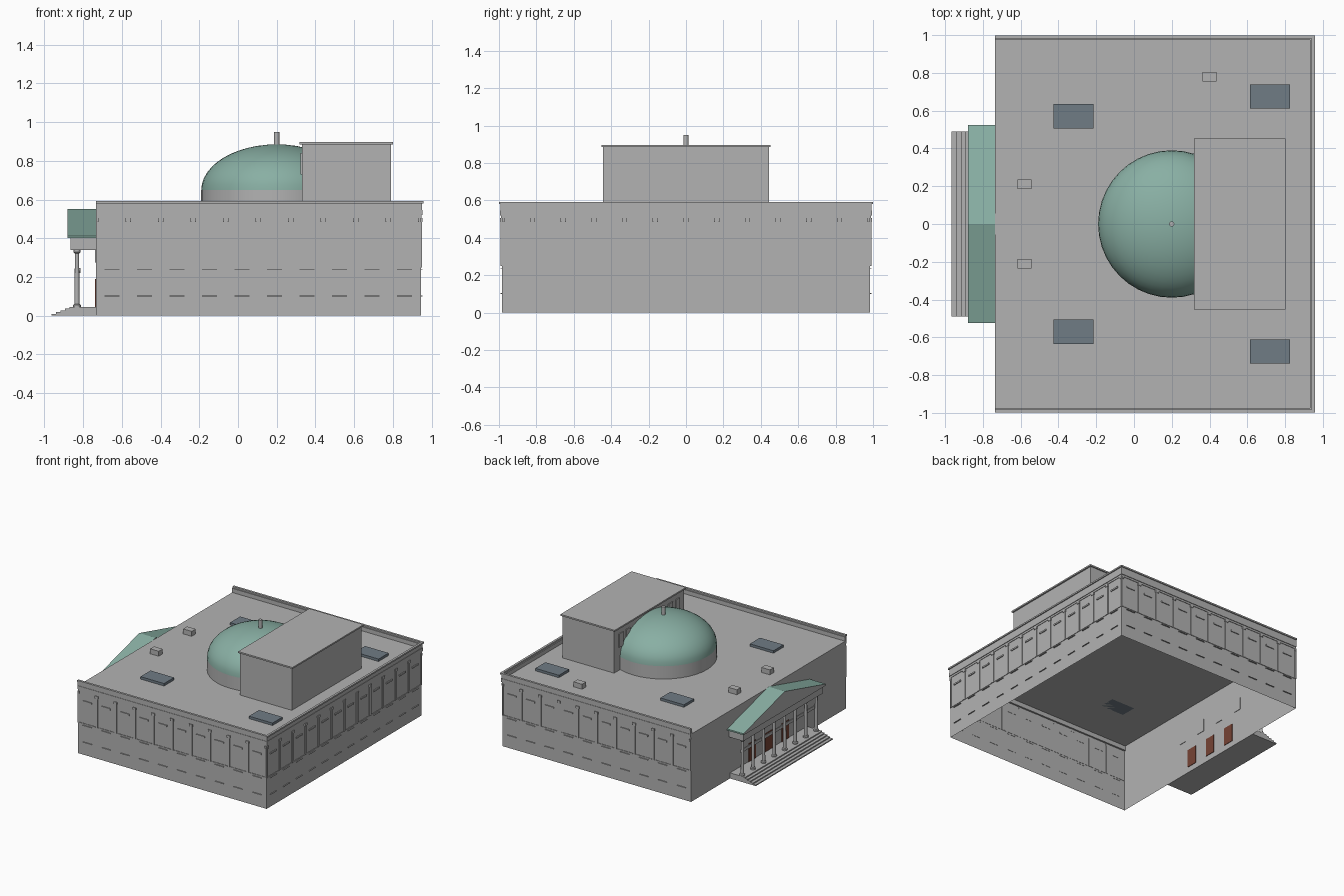
import bpy, bmesh, math
from mathutils import Matrix, Vector

if "Cube" in bpy.data.objects:
    bpy.data.objects.remove(bpy.data.objects["Cube"])


def material(name, rgb):
    m = bpy.data.materials.new(name)
    m.use_nodes = True
    m.diffuse_color = (*rgb, 1)
    m.node_tree.nodes["Principled BSDF"].inputs["Base Color"].default_value = (*rgb, 1)
    return m


STONE = material("grey stone", (0.45, 0.45, 0.45))
COPPER = material("green copper", (0.25, 0.43, 0.37))
GLASS = material("slate blue glass", (0.16, 0.2, 0.235))
DOOR = material("brown door", (0.18, 0.055, 0.035))


def finish(name, bm, *mats):
    mesh = bpy.data.meshes.new(name)
    bm.to_mesh(mesh)
    bm.free()
    for m in mats:
        mesh.materials.append(m)
    ob = bpy.data.objects.new(name, mesh)
    bpy.context.collection.objects.link(ob)
    return ob


def add_box(bm, x0, x1, y0, y1, z0, z1):
    mat = Matrix.Translation(((x0 + x1) / 2, (y0 + y1) / 2, (z0 + z1) / 2))
    mat = mat @ Matrix.Diagonal((x1 - x0, y1 - y0, z1 - z0, 1))
    return bmesh.ops.create_cube(bm, size=1, matrix=mat)["verts"]


def boxes(name, mat, specs):
    bm = bmesh.new()
    for s in specs:
        add_box(bm, *s)
    return finish(name, bm, mat)


def lathe(name, mat, profile, steps, spots, smooth=True):
    """Spin a (radius, height) profile and repeat it at each spot."""
    bm = bmesh.new()
    for x, y in spots:
        axis = Vector((x, y, 0))
        vs = [bm.verts.new(axis + Vector((r, 0, z))) for r, z in profile]
        es = [bm.edges.new(pair) for pair in zip(vs, vs[1:])]
        bmesh.ops.spin(bm, geom=vs + es, cent=axis, axis=(0, 0, 1),
                       angle=math.tau, steps=steps)
    bmesh.ops.remove_doubles(bm, verts=bm.verts, dist=0.0001)
    bmesh.ops.recalc_face_normals(bm, faces=bm.faces)
    ob = finish(name, bm, mat)
    if smooth:
        bpy.ops.object.select_all(action="DESELECT")
        bpy.context.view_layer.objects.active = ob
        ob.select_set(True)
        bpy.ops.object.shade_smooth_by_angle(angle=math.radians(35))
    return ob


LEFT, RIGHT, SIDE, ROOF = -0.735, 0.945, 0.985, 0.545

# Main hall: an open-bottomed shell
bm = bmesh.new()
add_box(bm, LEFT, RIGHT, -SIDE, SIDE, 0, ROOF)
bmesh.ops.delete(bm, geom=[f for f in bm.faces if f.normal.z < -0.5], context="FACES")
finish("main_hall", bm, STONE)

# Cornice and parapet around three sides
trim = []
for z0, z1, out in ((0.505, 0.52, 0.004), (0.52, 0.547, 0.009), (0.547, 0.58, 0.006), (0.58, 0.592, 0.014)):
    thick = 0.018
    trim.append((RIGHT + out - thick, RIGHT + out, -SIDE - out, SIDE + out, z0, z1))
    for s in (-1, 1):
        y0, y1 = sorted((s * (SIDE + out), s * (SIDE + out - thick)))
        trim.append((LEFT, RIGHT + out, y0, y1, z0, z1))
boxes("cornice", STONE, trim)


# Pilasters, window lintels and sills, laid out along one wall then rotated in place
def facade(name, start, end, bays, place):
    bm = bmesh.new()
    step = (end - start) / bays
    for i in range(bays + 1):
        c = start + step * i
        for half, deep, z0, z1 in ((0.010, 0.006, 0.25, 0.485), (0.014, 0.009, 0.485, 0.505)):
            add_box(bm, max(start, c - half), min(end, c + half), -deep, 0.002, z0, z1)
    for i in range(bays):
        c = start + step * (i + 0.5)
        w = step * 0.23
        add_box(bm, c - w, c + w, -0.007, 0.002, 0.425, 0.437)
        for z in (0.1, 0.235):
            add_box(bm, c - w, c + w, -0.008, 0.002, z, z + 0.004)
        # raised panel edge below each bay
        add_box(bm, c - step * 0.42, c + step * 0.42, -0.004, 0.002, 0.25, 0.254)
    bm.transform(place)
    finish(name, bm, STONE)


facade("front_facade", LEFT, RIGHT, 10, Matrix.Translation((0, -SIDE, 0)))
facade("back_facade", -RIGHT, -LEFT, 10,
       Matrix.Translation((0, SIDE, 0)) @ Matrix.Rotation(math.pi, 4, "Z"))
facade("left_facade", -SIDE, SIDE, 12,
       Matrix.Translation((RIGHT, 0, 0)) @ Matrix.Rotation(math.pi / 2, 4, "Z"))

# Dome on its drum, with a finial
DOME = [(0.2, 0)]
lathe("dome_drum", STONE, [(0.39, ROOF), (0.39, 0.648)], 40, DOME)
arc = [math.pi / 2 * i / 12 for i in range(13)]
lathe("dome", COPPER, [(0.39 * math.cos(a), 0.648 + 0.237 * math.sin(a)) for a in arc], 40, DOME)
lathe("dome_finial", STONE, [(0.014, 0.87), (0.014, 0.95), (0, 0.95)], 12, DOME)

# Rooftop block with a flat cap and narrow wall plates beside the dome
boxes("roof_block", STONE, [(0.33, 0.79, -0.443, 0.443, ROOF, 0.885)])
boxes("roof_block_cap", STONE, [(0.318, 0.802, -0.453, 0.453, 0.885, 0.897)])
boxes("roof_block_plates", STONE,
      [(0.323, 0.332, y - 0.025, y + 0.025, 0.73, 0.84) for y in (-0.36, -0.27, 0.27, 0.36)])

# Skylights and vents
boxes("skylights", GLASS,
      [(x - 0.105, x + 0.105, s * y - 0.064, s * y + 0.064, ROOF, 0.565)
       for x, y in ((-0.32, 0.57), (0.72, 0.675)) for s in (-1, 1)])
boxes("roof_vents", STONE,
      [(x - 0.038, x + 0.038, y - 0.025, y + 0.025, ROOF, 0.585)
       for x, y in ((-0.58, 0.21), (-0.58, -0.21), (0.4, 0.78))])

# Portico deck and steps
stairs = [(-0.87, LEFT, -0.49, 0.49, 0, 0.045)]
for i in range(4):
    stairs.append((-0.965 + 0.024 * i, -0.87, -0.49, 0.49, 0.009 * i, 0.009 * (i + 1)))
boxes("portico_steps", STONE, stairs)

# Columns, rail and entablature
spots = [(-0.832, -0.47 + 0.94 * i / 7) for i in range(8)]
lathe("portico_columns", STONE,
      [(0.02, 0.045), (0.02, 0.055), (0.013, 0.06), (0.011, 0.32), (0.019, 0.328), (0.019, 0.342)],
      14, spots)
boxes("portico_rail", STONE, [(-0.822, -0.814, -0.47, 0.47, 0.22, 0.245)])
boxes("portico_entablature", STONE, [(-0.865, LEFT, -0.505, 0.505, 0.34, 0.4)])

# Gabled portico roof: copper slopes, stone pediment
bm = bmesh.new()
gable = [(-0.525, 0.4), (0.525, 0.4), (0.525, 0.412), (0, 0.552), (-0.525, 0.412)]
face = bm.faces.new([bm.verts.new((-0.88, y, z)) for y, z in gable])
ext = bmesh.ops.extrude_face_region(bm, geom=[face])["geom"]
bmesh.ops.translate(bm, vec=(LEFT + 0.88, 0, 0), verts=[v for v in ext if isinstance(v, bmesh.types.BMVert)])
bmesh.ops.recalc_face_normals(bm, faces=bm.faces)
for f in bm.faces:
    f.normal_update()
    f.material_index = 1 if abs(f.normal.x) < 0.5 and f.normal.z > -0.5 else 0
finish("portico_roof", bm, STONE, COPPER)

# Entrance doors and the windows above them, set through the wall
boxes("doors", DOOR,
      [(LEFT - 0.005, LEFT + 0.004, y - 0.045, y + 0.045, 0.045, 0.19) for y in (-0.21, 0, 0.21)])
boxes("entrance_windows", STONE,
      [(LEFT - 0.005, LEFT + 0.004, y - 0.034, y + 0.034, 0.275, 0.375)
       for y in (-0.315, -0.105, 0.105, 0.315)])
